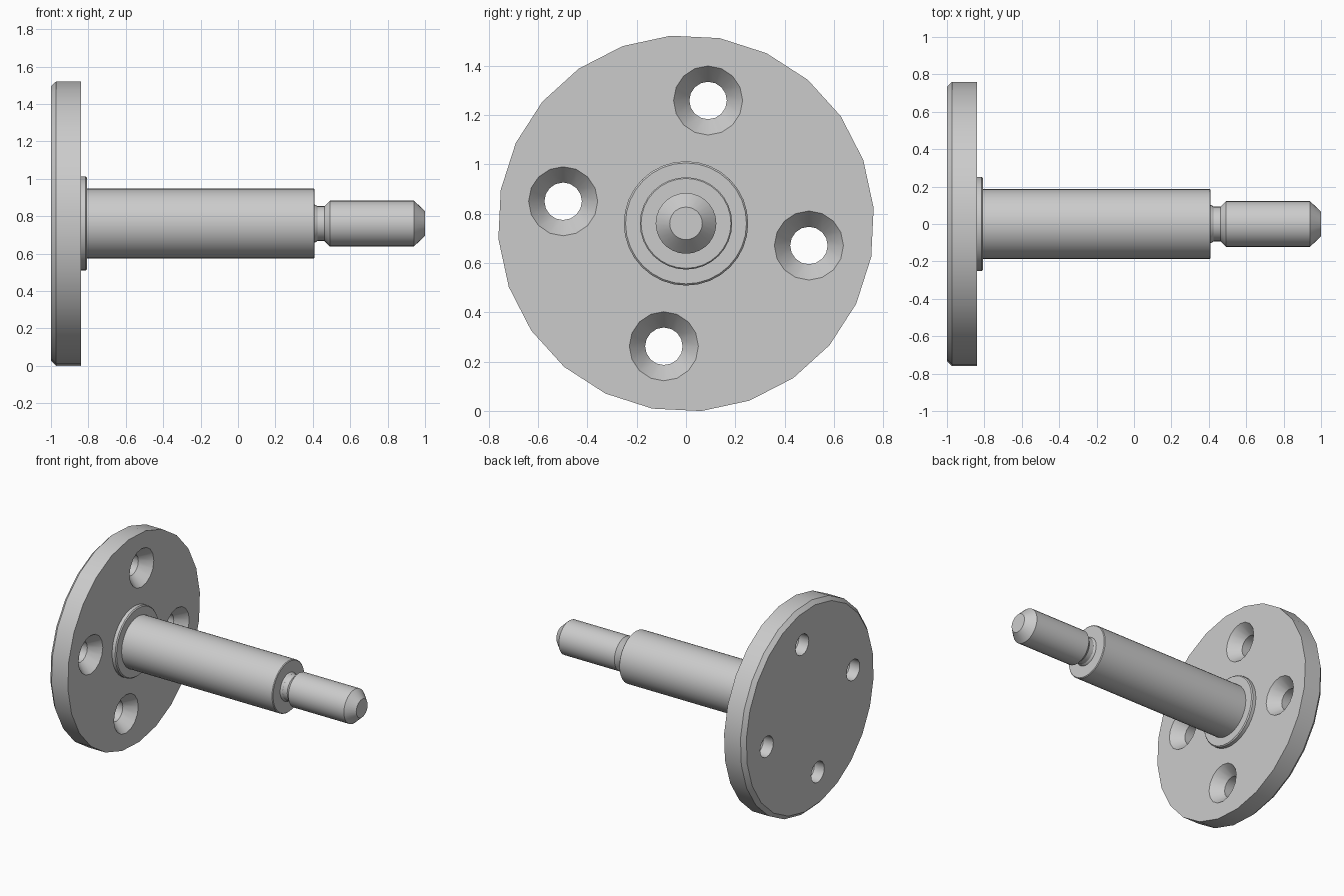
import bpy, bmesh, math

if "Cube" in bpy.data.objects:
    bpy.data.objects.remove(bpy.data.objects["Cube"])

AXIS_Z = 0.7605      # height of the common axis

steel = bpy.data.materials.new("plain steel grey")
steel.diffuse_color = (0.6, 0.6, 0.6, 1)
steel.use_nodes = True
steel.node_tree.nodes["Principled BSDF"].inputs["Base Color"].default_value = steel.diffuse_color


def lathe(name, profile, sides, phase=0.0, y=0.0, z=AXIS_Z):
    """Spin (x, radius) points about a line along x, closing both ends."""
    bm = bmesh.new()
    rings = []
    for x, r in profile:
        angles = [phase + 2 * math.pi * i / sides for i in range(sides)]
        rings.append([bm.verts.new((x, y + r * math.cos(a), z + r * math.sin(a)))
                      for a in angles])
    for a, b in zip(rings, rings[1:]):
        for i in range(sides):
            j = (i + 1) % sides
            bm.faces.new((a[i], a[j], b[j], b[i]))
    bm.faces.new(rings[0])
    bm.faces.new(rings[-1])
    bmesh.ops.recalc_face_normals(bm, faces=bm.faces)
    mesh = bpy.data.meshes.new(name)
    bm.to_mesh(mesh)
    bm.free()
    mesh.materials.append(steel)
    obj = bpy.data.objects.new(name, mesh)
    bpy.context.collection.objects.link(obj)
    return obj


def smooth(obj, angle):
    bpy.ops.object.select_all(action='DESELECT')
    obj.select_set(True)
    bpy.context.view_layer.objects.active = obj
    bpy.ops.object.shade_smooth_by_angle(angle=math.radians(angle))


# Round mounting flange, bevelled on its back rim
flange = lathe("flange", [(-1, 0.735), (-0.972, 0.763), (-0.84, 0.763)],
               24, math.radians(4.7))

# Four countersunk bolt holes
for k in range(4):
    a = math.radians(79.8 + 90 * k)
    cutter = lathe("hole_cutter", [(-1.1, 0.076), (-0.92, 0.076), (-0.84, 0.14), (-0.8, 0.172)],
                   16, 0, 0.506 * math.cos(a), AXIS_Z + 0.506 * math.sin(a))
    cutter.hide_render = True
    cut = flange.modifiers.new("bolt_hole", 'BOOLEAN')
    cut.operation, cut.solver, cut.object = 'DIFFERENCE', 'EXACT', cutter
    bpy.context.view_layer.objects.active = flange
    bpy.ops.object.modifier_apply(modifier=cut.name)
    bpy.data.objects.remove(cutter)
smooth(flange, 30)

# Thin raised collar at the foot of the shaft
collar = lathe("collar", [(-0.85, 0.252), (-0.815, 0.252), (-0.808, 0.245)], 32)
smooth(collar, 30)

# Thick shaft
shaft = lathe("shaft", [(-0.83, 0.187), (0.405, 0.187), (0.41, 0.182)], 32)
smooth(shaft, 30)

# Narrow neck flaring into the spindle with a chamfered tip
spindle = lathe("spindle", [(0.39, 0.104), (0.415, 0.1), (0.425, 0.093), (0.462, 0.093),
                            (0.492, 0.123), (0.94, 0.123), (1, 0.066)], 28)
smooth(spindle, 30)
